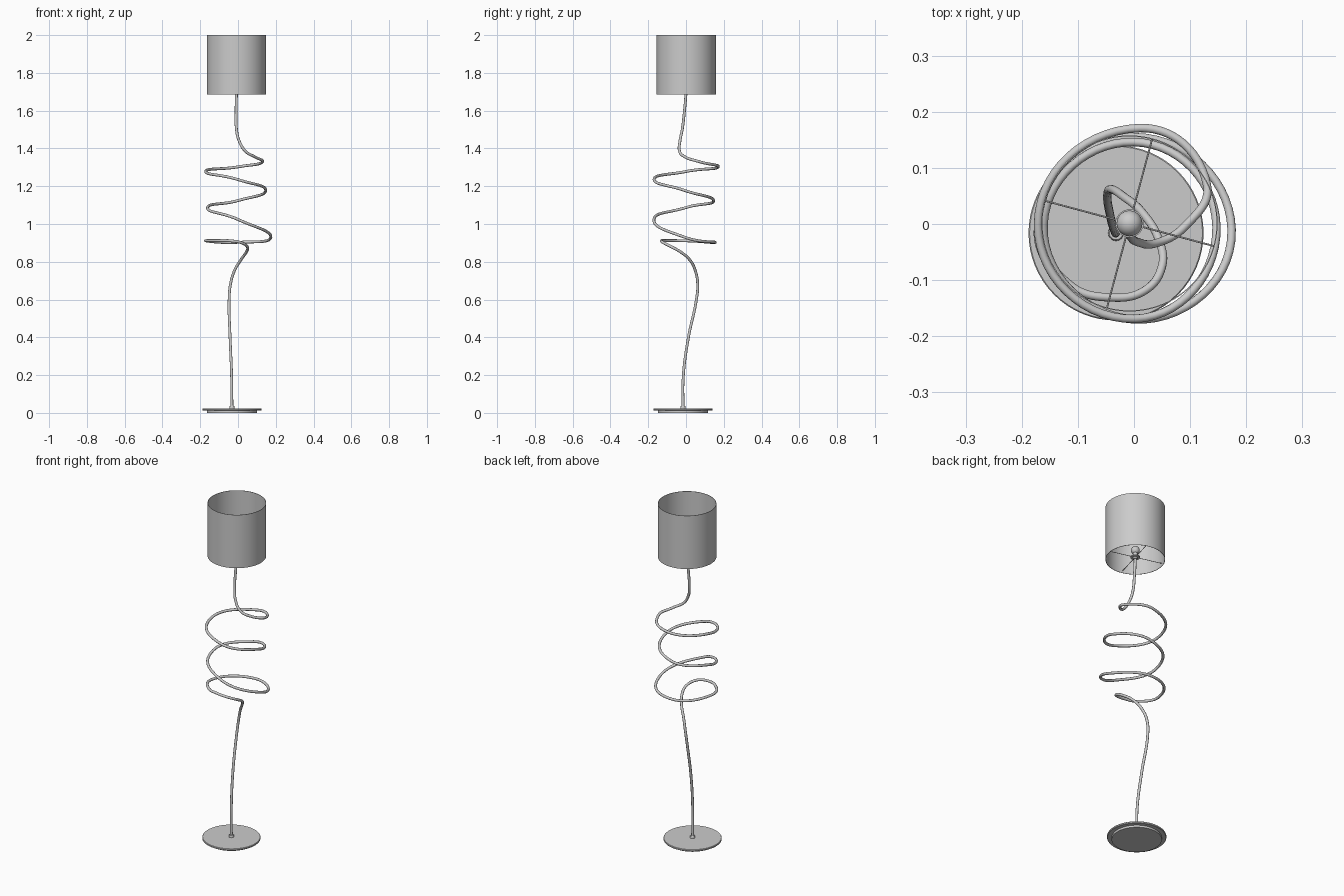
import bpy, math
from math import cos, sin, pi

if "Cube" in bpy.data.objects:
    bpy.data.objects.remove(bpy.data.objects["Cube"])


def lathe(name, profile, loc, seg=64):
    """Revolve an (r, z) profile about the vertical through loc."""
    verts, faces, rings = [], [], []
    for r, z in profile:
        n = 1 if r == 0 else seg
        rings.append([len(verts) + i for i in range(n)])
        verts += [(r * cos(2 * pi * i / seg), r * sin(2 * pi * i / seg), z) for i in range(n)]
    for a, b in zip(rings, rings[1:]):
        for i in range(seg):
            j = (i + 1) % seg
            quad = [a[i % len(a)], a[j % len(a)], b[j % len(b)], b[i % len(b)]]
            faces.append(list(dict.fromkeys(quad)))
    me = bpy.data.meshes.new(name)
    me.from_pydata(verts, [], faces)
    ob = bpy.data.objects.new(name, me)
    ob.location = loc
    bpy.context.collection.objects.link(ob)
    bpy.ops.object.select_all(action='DESELECT')
    ob.select_set(True)
    bpy.context.view_layer.objects.active = ob
    bpy.ops.object.shade_smooth_by_angle(angle=math.radians(35))
    return ob


def tube(name, points, radius, handle='AUTO', res=14):
    cu = bpy.data.curves.new(name, 'CURVE')
    cu.dimensions = '3D'
    cu.bevel_depth = radius
    cu.bevel_resolution = 4
    cu.resolution_u = res
    cu.use_fill_caps = True
    sp = cu.splines.new('BEZIER')
    sp.bezier_points.add(len(points) - 1)
    for bp, p in zip(sp.bezier_points, points):
        bp.co = p
        bp.handle_left_type = bp.handle_right_type = handle
    ob = bpy.data.objects.new(name, cu)
    bpy.context.collection.objects.link(ob)
    return ob


BASE = (-0.032, -0.016, 0)
TOP = (-0.008, 0.001, 0)

# Stepped base plate with stem collar
lathe("base", [(0, 0), (0.132, 0), (0.132, 0.012), (0.154, 0.012), (0.156, 0.014),
               (0.156, 0.021), (0.154, 0.023), (0, 0.023)], BASE)
lathe("stem_collar", [(0.014, 0.022), (0.014, 0.033), (0.012, 0.036), (0, 0.036)], BASE, 32)

# Stem: gentle bend, three loose coils, then straight up to the socket
path = [
    (-0.032, -0.016, 0.024), (-0.034, -0.014, 0.2), (-0.042, 0.013, 0.4),
    (-0.047, 0.055, 0.6), (-0.04, 0.062, 0.68), (-0.02, 0.05, 0.75),
    (0.015, 0.02, 0.81), (0.045, -0.03, 0.853), (0.05, -0.075, 0.878),
    (0.02, -0.118, 0.9), (-0.04, -0.131, 0.911), (-0.115, -0.108, 0.912),
    (-0.17, 0.0, 0.911), (0.0, 0.155, 0.903), (0.174, -0.01, 0.931),
    (0.0, -0.17, 1.024), (-0.161, 0.0, 1.087), (0.0, 0.146, 1.124),
    (0.147, -0.005, 1.177), (0.0, -0.169, 1.235), (-0.171, 0.0, 1.278),
    (0.01, 0.171, 1.304), (0.13, 0.07, 1.33), (0.09, -0.005, 1.355),
    (0.04, -0.034, 1.385), (0.006, -0.032, 1.44), (-0.008, -0.02, 1.5),
    (-0.01, -0.008, 1.6), (-0.008, 0.001, 1.7),
]
tube("coiled_stem", path, 0.0075)

# Socket with flange, and small round bulb
lathe("socket", [(0, 1.688), (0.012, 1.688), (0.012, 1.697), (0.025, 1.697), (0.025, 1.703),
                 (0.013, 1.703), (0.013, 1.725), (0, 1.725)], TOP, 32)
lathe("bulb", [(0.023 * sin(pi * i / 16) if 0 < i < 16 else 0, 1.742 - 0.023 * cos(pi * i / 16))
               for i in range(17)], TOP, 32)

# Thin open drum shade
R = 0.157
lathe("shade", [(R, 1.685), (R, 2.0), (R - 0.002, 2.0), (R - 0.002, 1.685), (R, 1.685)], TOP, 96)

# Four wire spokes carrying the shade
for k in range(4):
    a = math.radians(75 + 90 * k)
    tube(f"shade_spoke_{k + 1}",
         [(TOP[0] + r * cos(a), TOP[1] + r * sin(a), 1.7) for r in (0.015, R - 0.001)],
         0.0016, 'VECTOR', 1)
